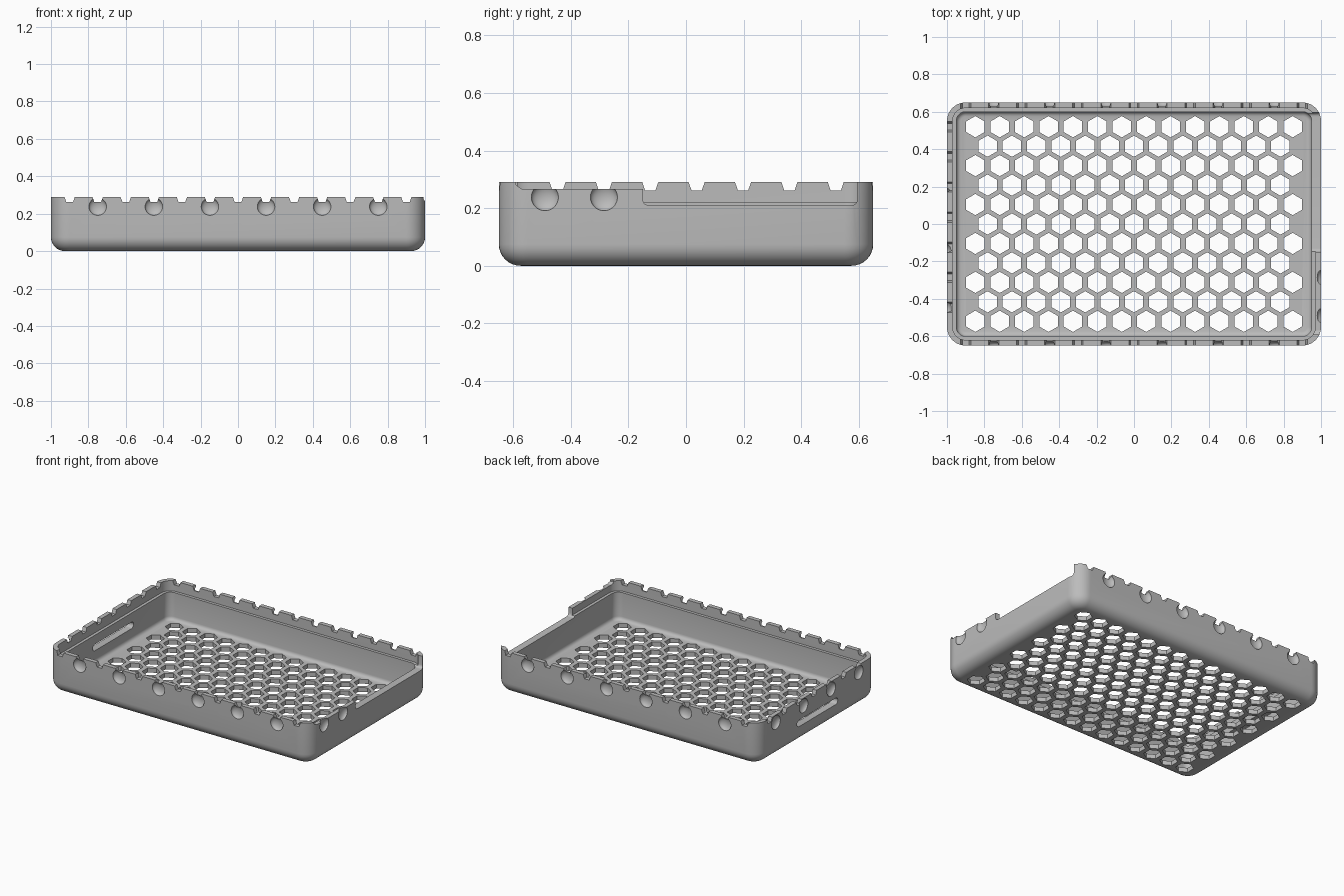
import bpy, bmesh, math
from mathutils import Matrix, Vector

cube = bpy.data.objects.get("Cube")
if cube:
    bpy.data.objects.remove(cube, do_unlink=True)

HX, HY, TOP = 1.0, 0.65, 0.29      # half sizes and rim height
CORNER, ROUND = 0.1, 0.075         # plan corner radius, bottom edge radius
FLOOR, WALL, LIP = 0.03, 0.05, 0.03
NOTCH_Z = 0.262

grey = bpy.data.materials.new("plain_grey")
grey.use_nodes = True
grey.diffuse_color = (0.5, 0.5, 0.5, 1)
grey.node_tree.nodes["Principled BSDF"].inputs["Base Color"].default_value = grey.diffuse_color


def make_object(name, bm):
    bmesh.ops.recalc_face_normals(bm, faces=bm.faces)
    mesh = bpy.data.meshes.new(name)
    bm.to_mesh(mesh)
    bm.free()
    mesh.materials.append(grey)
    obj = bpy.data.objects.new(name, mesh)
    bpy.context.collection.objects.link(obj)
    return obj


def rounded_ring(bm, inset, z, steps=10):
    """Rounded rectangle of vertices, inset from the outer outline."""
    r = max(CORNER - inset, 0.02)
    cx, cy = HX - inset - r, HY - inset - r
    verts = []
    for q, (sx, sy) in enumerate([(1, 1), (-1, 1), (-1, -1), (1, -1)]):
        for i in range(steps + 1):
            a = math.pi / 2 * (q + i / steps)
            verts.append(bm.verts.new((sx * cx + r * math.cos(a), sy * cy + r * math.sin(a), z)))
    return verts


def prism(bm, points, direction):
    """Extrude a closed outline of 3D points along a vector."""
    face = bm.faces.new([bm.verts.new(p) for p in points])
    out = bmesh.ops.extrude_face_region(bm, geom=[face])
    moved = [v for v in out["geom"] if isinstance(v, bmesh.types.BMVert)]
    bmesh.ops.translate(bm, verts=moved, vec=direction)


# Tray shell: rounded bottom edge, rim, inner ledge, floor
def arc(r, n, outer):
    angles = [math.pi / 2 * i / n for i in range(n + 1)]
    return [(r * (1 - math.sin(a)), r * (1 - math.cos(a))) for a in (angles if outer else angles[::-1])]


section = arc(ROUND, 8, True)
section += [(0, TOP), (LIP, TOP), (LIP, 0.22), (WALL, 0.22)]
section += [(WALL + d, FLOOR + z) for d, z in arc(0.025, 4, False)]
bm = bmesh.new()
rings = [rounded_ring(bm, d, z) for d, z in section]
for low, high in zip(rings, rings[1:]):
    for i in range(len(low)):
        j = (i + 1) % len(low)
        bm.faces.new((low[i], low[j], high[j], high[i]))
bm.faces.new(rings[0])
bm.faces.new(rings[-1])
tray = make_object("tray", bm)

# Honeycomb floor holes, with the side slot and the side opening
bm = bmesh.new()
for row in range(11):
    count = 14 - row % 2
    for col in range(count):
        x, y = (col - (count - 1) / 2) * 0.1305, (row - 5) * 0.104
        hexagon = [(x + 0.057 * math.sin(k * math.pi / 3), y + 0.057 * math.cos(k * math.pi / 3), -0.05)
                   for k in range(6)]
        prism(bm, hexagon, (0, 0, 0.12))
slot = []
for side in (1, -1):
    for i in range(9):
        a = math.pi * i / 8 - math.pi / 2
        slot.append((-1.1, side * (0.2 + 0.022 * math.cos(a)), 0.135 + side * 0.022 * math.sin(a)))
prism(bm, slot, (0.2, 0, 0))
opening = [(0.93, 0.595, 0.4), (0.93, -0.15, 0.4)]
for cy, start in ((-0.13, math.pi), (0.575, 1.5 * math.pi)):
    for i in range(6):
        a = start + math.pi / 2 * i / 5
        opening.append((0.93, cy + 0.02 * math.cos(a), 0.23 + 0.02 * math.sin(a)))
prism(bm, opening, (0.2, 0, 0))
holes = make_object("hole_cutter", bm)

# Round finger dimples around the outside
bm = bmesh.new()


def dimple(x, y):
    depth = Vector((0.55, 1, 1)) if abs(x) == HX else Vector((1, 0.55, 1))
    bmesh.ops.create_uvsphere(bm, u_segments=24, v_segments=14, radius=0.047,
                              matrix=Matrix.Translation((x, y, 0.238)) @ Matrix.Diagonal(depth).to_4x4())


for k in range(6):
    for side in (-HY, HY):
        dimple((k - 2.5) * 0.3, side)
for k in range(4):
    dimple(-HX, (k - 1.5) * 0.3)
for y in (-0.49, -0.285):
    dimple(HX, y)
dimples = make_object("dimple_cutter", bm)

# Tapered rim notches and the lowered rim beside the opening
bm = bmesh.new()
taper = [(-0.018, NOTCH_Z), (0.018, NOTCH_Z), (0.045, 0.34), (-0.045, 0.34)]
for k in range(-6, 7):
    for y in (-0.72, 0.61):
        prism(bm, [(k * 0.15 + u, y, z) for u, z in taper], (0, 0.11, 0))
for k in range(7):
    prism(bm, [(-1.1, 0.52 - k * 0.161 + u, z) for u, z in taper], (0.14, 0, 0))
prism(bm, [(0.96, y, z) for y, z in [(-0.57, 0.267), (-0.1, 0.267), (-0.1, 0.4), (-0.6, 0.4), (-0.59, 0.28)]],
      (0.2, 0, 0))
notches = make_object("notch_cutter", bm)

# Cut everything, keep the plain mesh
cutters = (holes, dimples, notches)
for cutter in cutters:
    cutter.hide_render = True
    mod = tray.modifiers.new("cut", "BOOLEAN")
    mod.operation, mod.solver, mod.object = "DIFFERENCE", "EXACT", cutter
graph = bpy.context.evaluated_depsgraph_get()
graph.update()
cut_mesh = bpy.data.meshes.new_from_object(tray.evaluated_get(graph))
tray.modifiers.clear()
tray.data = cut_mesh
for cutter in cutters:
    bpy.data.objects.remove(cutter, do_unlink=True)

bpy.ops.object.select_all(action="DESELECT")
tray.select_set(True)
bpy.context.view_layer.objects.active = tray
bpy.ops.object.shade_smooth_by_angle(angle=math.radians(30))
